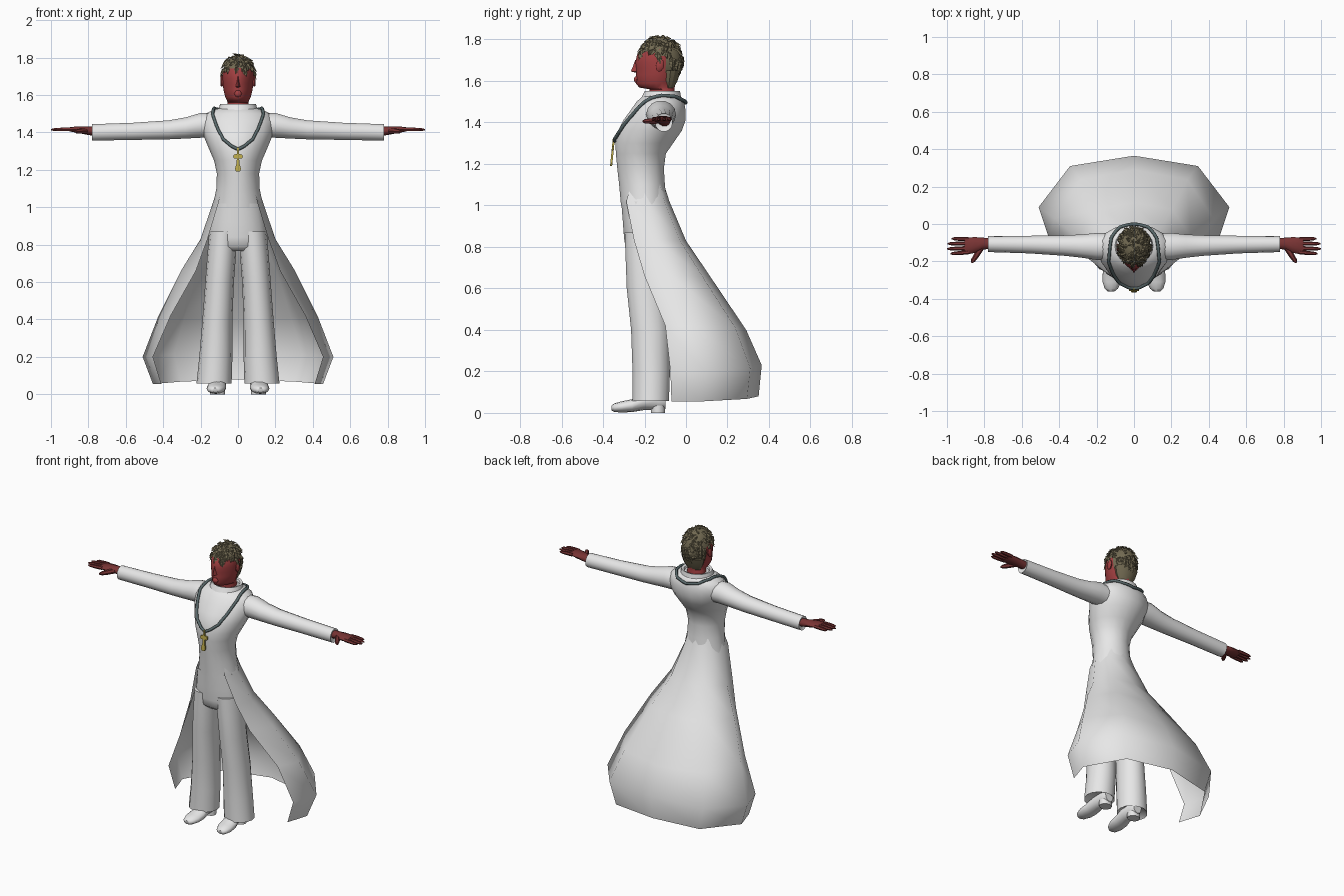
import bpy, bmesh, math, random
from mathutils import Vector
from mathutils.bvhtree import BVHTree

if "Cube" in bpy.data.objects:
    bpy.data.objects.remove(bpy.data.objects["Cube"])
random.seed(4)


def material(name, r, g, b):
    m = bpy.data.materials.new(name)
    m.use_nodes = True
    m.diffuse_color = (r, g, b, 1)
    m.node_tree.nodes["Principled BSDF"].inputs["Base Color"].default_value = (r, g, b, 1)
    return m


white = material("white cloth", .8, .8, .8)
red = material("red skin", .36, .05, .052)
dark_red = material("dark red skin", .19, .034, .034)
brown = material("ash brown hair", .17, .145, .085)
teal = material("dark teal chain", .1, .14, .145)
gold = material("gold", .5, .4, .07)


def finish(name, bm, mat, angle=50):
    bmesh.ops.recalc_face_normals(bm, faces=bm.faces[:])
    me = bpy.data.meshes.new(name)
    bm.to_mesh(me)
    me.materials.append(mat)
    ob = bpy.data.objects.new(name, me)
    bpy.context.collection.objects.link(ob)
    bpy.ops.object.select_all(action='DESELECT')
    ob.select_set(True)
    bpy.context.view_layer.objects.active = ob
    bpy.ops.object.shade_smooth_by_angle(angle=math.radians(angle))
    return ob


def skin(bm, rows, closed=True, caps=True):
    """Bridge successive rows of points with quads."""
    vs = [[bm.verts.new(p) for p in row] for row in rows]
    n = len(vs[0])
    for a, b in zip(vs, vs[1:]):
        for i in range(n if closed else n - 1):
            j = (i + 1) % n
            bm.faces.new((a[i], a[j], b[j], b[i]))
    if closed and caps:
        bm.faces.new(vs[0])
        bm.faces.new(vs[-1])


def loft(name, rows, mat, closed=True, caps=True, angle=50):
    bm = bmesh.new()
    skin(bm, rows, closed, caps)
    return finish(name, bm, mat, angle)


def ring(c, u, v, n=16, taper=0):
    c, u, v = Vector(c), Vector(u), Vector(v)
    out = []
    for i in range(n):
        a = math.tau * i / n
        k = 1 - taper * max(0, -math.sin(a))
        out.append(c + u * math.cos(a) * k + v * math.sin(a))
    return out


def level(z, rx, yf, yb, cx=0, n=18, taper=0):
    return ring((cx, (yf + yb) / 2, z), (rx, 0, 0), (0, (yb - yf) / 2, 0), n, taper)


def tube(bm, p, q, r, n=6):
    p, q = Vector(p), Vector(q)
    d = (q - p).normalized()
    u = d.cross(Vector((0, 0, 1))).normalized()
    v = d.cross(u)
    skin(bm, [ring(p.lerp(q, t), u * r * k, v * r * k, n)
              for t, k in ((0, 1), (.5, .95), (.85, .75), (1, .3))])


# Torso
torso = loft("torso", [level(*r, taper=.1) for r in (
    (1.535, .085, -.19, -.04), (1.522, .13, -.215, -.02), (1.5, .175, -.24, -.008),
    (1.46, .197, -.268, 0), (1.41, .192, -.305, 0), (1.36, .175, -.33, -.018),
    (1.3, .15, -.342, -.06), (1.25, .128, -.34, -.095), (1.18, .113, -.333, -.105),
    (1.1, .116, -.324, -.1), (1.0, .135, -.315, -.09))], white)

# Collar
loft("collar", [level(*r) for r in (
    (1.51, .108, -.222, -.02), (1.552, .096, -.2, -.028),
    (1.548, .08, -.188, -.04), (1.52, .07, -.18, -.05))], white, caps=False)

# Trousers top
loft("trouser_top", [level(*r) for r in (
    (1.02, .13, -.314, -.1), (.92, .147, -.306, -.09), (.84, .157, -.3, -.085),
    (.79, .155, -.292, -.09), (.765, .12, -.26, -.12))], white)

# Long open coat skirt: front edge, side, rear side and back line on each row
rows = []
for z, ex, ey, sx, sy, by, zb in (
        (1.1, .085, -.265, .108, -.2, -.106, 1.1), (1.02, .105, -.288, .136, -.2, -.08, 1.02),
        (.83, .163, -.25, .2, -.14, 0, .83), (.66, .225, -.2, .305, -.07, .115, .66),
        (.42, .36, -.1, .425, .03, .29, .4), (.2, .455, -.075, .51, .09, .365, .23),
        (.055, .41, -.07, .455, .07, .35, .08)):
    half = [(ex, ey, z), (sx, sy, z), (sx * .67, sy + .8 * (by - sy), (z + zb) / 2)]
    rows.append(half + [(0, by, zb)] + [(-x, y, h) for x, y, h in reversed(half)])
loft("coat_skirt", rows, white, closed=False, angle=60)

for s, side in ((1, "left"), (-1, "right")):
    # Trouser leg
    loft(side + "_trouser_leg", [level(z, (b - a) / 2, yf, yb, s * (a + b) / 2, 14) for z, a, b, yf, yb in (
        (.87, .0, .152, -.298, -.1), (.76, .01, .163, -.294, -.1), (.6, .022, .175, -.288, -.095),
        (.4, .03, .19, -.267, -.078), (.2, .03, .207, -.26, -.075), (.057, .034, .222, -.26, -.08),
        (.075, .055, .2, -.24, -.1))], white)

    # Shoe with separate heel
    bm = bmesh.new()
    skin(bm, [ring((s * cx, y, (b + t) / 2), (rx, 0, 0), (0, 0, (t - b) / 2), 12) for y, cx, rx, b, t in (
        (-.36, .122, .018, .012, .035), (-.345, .121, .036, .004, .046), (-.31, .118, .05, .002, .056),
        (-.26, .115, .052, .004, .066), (-.2, .11, .045, .014, .1), (-.13, .11, .045, .012, .11),
        (-.098, .11, .03, .02, .1))])
    skin(bm, [level(z, .04, -.17, -.1, s * .11, 10) for z in (0, .035)])
    finish(side + "_shoe", bm, white)

    # Sleeve, turned in at the cuff
    loft(side + "_sleeve", [ring((s * x, y, z), (0, ry, 0), (0, 0, rz), 14) for x, y, ry, z, rz in (
        (.12, -.12, .07, 1.437, .066), (.2, -.12, .072, 1.438, .068), (.28, -.118, .062, 1.424, .058),
        (.37, -.115, .055, 1.414, .052), (.56, -.11, .047, 1.406, .047), (.78, -.107, .043, 1.4, .045),
        (.775, -.107, .036, 1.4, .038))], white)

    # Hand
    bm = bmesh.new()
    skin(bm, [ring((s * x, y, z), (0, ry, 0), (0, 0, rz), 10) for x, y, ry, z, rz in (
        (.76, -.104, .028, 1.405, .026), (.81, -.105, .032, 1.41, .023),
        (.85, -.112, .042, 1.414, .019), (.895, -.118, .045, 1.417, .013), (.905, -.118, .04, 1.417, .009))])
    for y, tip, dy in ((-.082, .975, .004), (-.105, .996, 0), (-.129, 1.0, -.004), (-.151, .982, -.008)):
        tube(bm, (s * .885, y, 1.417), (s * tip, y + dy, 1.415), .0115)
    tube(bm, (s * .815, -.125, 1.408), (s * .868, -.207, 1.405), .016)
    finish(side + "_hand", bm, dark_red)

# Head with nose, brow and ears
bm = bmesh.new()
skin(bm, [level(*r, n=20, taper=.22) for r in (
    (1.5, .062, -.175, -.05), (1.56, .056, -.175, -.055), (1.568, .058, -.225, -.055),
    (1.59, .068, -.243, -.05), (1.63, .078, -.24, -.04), (1.66, .081, -.241, -.036),
    (1.69, .083, -.244, -.034), (1.725, .082, -.236, -.034), (1.755, .073, -.21, -.045),
    (1.785, .045, -.17, -.08))])
skin(bm, [[(-w, -.225, z), (0, y, z), (w, -.225, z)] for z, w, y in (
    (1.638, .012, -.235), (1.646, .018, -.266), (1.67, .012, -.256), (1.7, .009, -.245))])
tube(bm, (0, -.225, 1.607), (0, -.25, 1.606), .022)
for s in (1, -1):
    skin(bm, [ring((s * x, -.125, 1.675), (0, ry, .006), (0, 0, rz), 10)
              for x, ry, rz in ((.07, .012, .02), (.088, .02, .03), (.094, .014, .024))])
finish("head", bm, red)

# Hair cap, with the face area removed, and overlapping pointed locks
centre, size = Vector((0, -.124, 1.697)), Vector((.085, .104, .115))


def covered(p):
    if p.y > -.1:
        return p.z > 1.6
    return p.z > 1.735 or (p.y > -.15 and p.z > 1.715)


bm = bmesh.new()
bmesh.ops.create_uvsphere(bm, u_segments=24, v_segments=16, radius=1)
for v in bm.verts:
    v.co = centre + v.co * size
bmesh.ops.delete(bm, geom=[f for f in bm.faces if not covered(f.calc_center_median())], context='FACES')
for i in range(330):
    z = random.uniform(-.75, 1)
    a = random.uniform(0, math.tau)
    r = math.sqrt(1 - z * z)
    d = Vector((r * math.cos(a), r * math.sin(a), z))
    p = centre + d * size
    if not covered(p):
        continue
    down = Vector((random.uniform(-.5, .5), random.uniform(-.4, .2), -1.0))
    t = (down - d * down.dot(d)).normalized()
    w = d.cross(t) * random.uniform(.009, .016)
    length = random.uniform(.03, .05)
    tip = p + t * length + d * random.uniform(-.004, .008)
    mid = p + t * length * .4
    vs = [bm.verts.new(q) for q in (p - d * .004, mid + w, tip, mid - w, mid + d * .009)]
    for j in range(4):
        bm.faces.new((vs[j], vs[(j + 1) % 4], vs[4]))
# Nape
skin(bm, [level(z, rx, yf, yb, n=14) for z, rx, yf, yb in (
    (1.565, .045, -.11, -.06), (1.6, .066, -.12, -.04), (1.65, .08, -.125, -.024))])
finish("hair", bm, brown, 25)

# Chain laid on the torso surface
bm = bmesh.new()
bm.from_mesh(torso.data)
tree = BVHTree.FromBMesh(bm)
half = [Vector(p) for p in ((0, 0, 1.495), (.075, -.02, 1.505), (.12, -.075, 1.525), (.13, -.14, 1.525),
                            (.127, -.22, 1.475), (.11, -.28, 1.42), (.08, -.32, 1.365), (.04, -.35, 1.33),
                            (0, -.37, 1.315))]
path = half + [Vector((-p.x, p.y, p.z)) for p in half[-2:0:-1]]
dense = [p.lerp(q, k / 3) for p, q in zip(path, path[1:] + path[:1]) for k in range(3)]
curve = bpy.data.curves.new("chain", 'CURVE')
curve.dimensions = '3D'
curve.bevel_depth = .009
curve.bevel_resolution = 1
spline = curve.splines.new('POLY')
spline.points.add(len(dense) - 1)
spline.use_cyclic_u = True
for point, p in zip(spline.points, dense):
    hit, normal, _, _ = tree.find_nearest(p)
    point.co = (*(hit + normal * .007), 1)
curve.materials.append(teal)
bpy.context.collection.objects.link(bpy.data.objects.new("chain", curve))
bm.free()

# Cross pendant, leaning slightly forward
outline = [(.004, 1.32), (.006, 1.285), (.022, 1.282), (.026, 1.272), (.022, 1.262), (.006, 1.262),
           (.008, 1.235), (.016, 1.205), (.01, 1.19)]
outline += [(-x, z) for x, z in reversed(outline)]
lean = lambda z: -.348 - (1.32 - z) * .1
loft("cross_pendant", [[(x, lean(z) + dy, z) for x, z in outline] for dy in (-.005, .005)], gold, angle=30)
